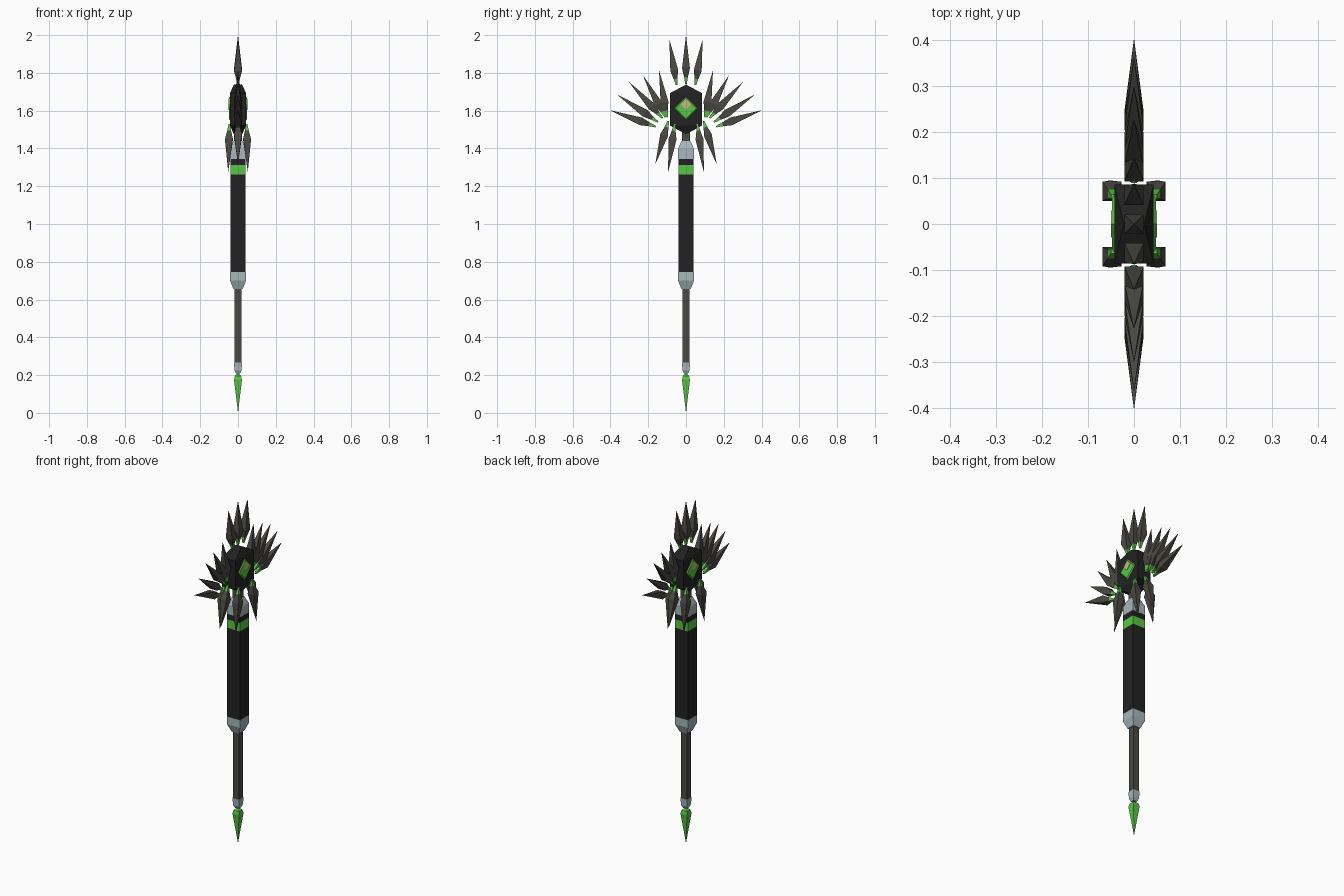
import bpy, bmesh
from mathutils import Vector

if "Cube" in bpy.data.objects:
    bpy.data.objects.remove(bpy.data.objects["Cube"])


def material(name, rgb):
    m = bpy.data.materials.new(name)
    m.diffuse_color = (*rgb, 1)
    m.use_nodes = True
    m.node_tree.nodes["Principled BSDF"].inputs["Base Color"].default_value = m.diffuse_color
    return m


BLACK = material("black", (0.016, 0.016, 0.016))
GREY = material("dark olive grey", (0.07, 0.067, 0.054))
STEEL = material("pale steel", (0.38, 0.47, 0.50))
GREEN = material("bright green", (0.10, 0.56, 0.06))
TAN = material("pale glint", (0.52, 0.50, 0.22))


def finish(name, bm, mats):
    bmesh.ops.recalc_face_normals(bm, faces=bm.faces)
    me = bpy.data.meshes.new(name)
    bm.to_mesh(me)
    bm.free()
    for m in mats:
        me.materials.append(m)
    ob = bpy.data.objects.new(name, me)
    bpy.context.collection.objects.link(ob)
    return ob


def square_loft(name, start, axis, side, rings, mats, split=99):
    """Square rings (distance, half width) along an axis; zero width makes a point.
    Segments from index split onwards take the second material."""
    bm = bmesh.new()
    start, a, u = Vector(start), Vector(axis).normalized(), Vector(side)
    w = a.cross(u)
    loops = []
    for d, h in rings:
        c = start + a * d
        corners = [(0, 0)] if h == 0 else [(1, 1), (-1, 1), (-1, -1), (1, -1)]
        loops.append([bm.verts.new(c + u * h * i + w * h * j) for i, j in corners])
    for k, (p, q) in enumerate(zip(loops, loops[1:])):
        for i in range(4):
            j = (i + 1) % 4
            vs = [p[i % len(p)], p[j % len(p)], q[j % len(q)], q[i % len(q)]]
            f = bm.faces.new(list(dict.fromkeys(vs)))
            f.material_index = int(k >= split)
    for k in (0, -1):
        if len(loops[k]) == 4:
            bm.faces.new(loops[k]).material_index = int(k == -1 and split < 99)
    return finish(name, bm, mats)


def upright(name, rings, mat):
    return square_loft(name, (0, 0, 0), (0, 0, 1), (1, 0, 0), rings, [mat])


# Staff, from the bottom crystal up to the neck
upright("bottom_crystal", [(0, 0), (0.175, 0.021), (0.195, 0.017), (0.208, 0.003)], GREEN)
upright("foot_collar", [(0.208, 0.011), (0.225, 0.019), (0.268, 0.021)], STEEL)
upright("lower_shaft", [(0.268, 0.019), (0.66, 0.019)], GREY)
upright("lower_grip_collar", [(0.655, 0.024), (0.70, 0.042), (0.745, 0.042)], STEEL)
upright("grip", [(0.745, 0.041), (1.263, 0.041)], BLACK)
upright("grip_band", [(1.263, 0.041), (1.313, 0.041)], GREEN)
upright("grip_top", [(1.313, 0.041), (1.345, 0.041)], BLACK)
upright("upper_grip_collar", [(1.345, 0.042), (1.40, 0.041), (1.44, 0.024)], STEEL)
upright("neck", [(1.44, 0.021), (1.50, 0.021)], GREY)

# Hexagonal head, narrower along its top and bottom ridges
bm = bmesh.new()
outline = [(0, 1.738, 0.022), (0.086, 1.692, 0.043), (0.086, 1.522, 0.043),
           (0, 1.475, 0.022), (-0.086, 1.522, 0.043), (-0.086, 1.692, 0.043)]
sides = [[bm.verts.new((s * x, y, z)) for y, z, x in outline] for s in (1, -1)]
for r in sides:
    bm.faces.new((r[0], r[1], r[5]))
    bm.faces.new((r[1], r[2], r[4], r[5]))
    bm.faces.new((r[2], r[3], r[4]))
for i in range(6):
    j = (i + 1) % 6
    bm.faces.new((sides[0][i], sides[0][j], sides[1][j], sides[1][i]))
finish("head", bm, [BLACK])


# Diamond gem and glint on both cheeks of the head
def diamond(name, s, z, r, x0, x1, r1, mat):
    bm = bmesh.new()
    rings = [[bm.verts.new((s * x, y * q, z + v * q)) for y, v in
              ((1, 0), (0, 1), (-1, 0), (0, -1))] for x, q in ((x0, r), (x1, r1))]
    for i in range(4):
        j = (i + 1) % 4
        bm.faces.new((rings[0][i], rings[0][j], rings[1][j], rings[1][i]))
    for r_ in rings:
        bm.faces.new(r_)
    finish(name, bm, [mat])


for s, tag in ((1, "right"), (-1, "left")):
    diamond("gem_" + tag, s, 1.612, 0.067, 0.040, 0.048, 0.055, GREEN)
    diamond("gem_glint_" + tag, s, 1.634, 0.031, 0.046, 0.050, 0.029, TAN)


# Blade feathers: green pointed quill, then a long four-sided blade
def feather(name, root, tip):
    root, tip = Vector(root), Vector(tip)
    n = (tip - root).length
    square_loft(name, root, tip - root, (1, 0, 0),
                [(0, 0.004), (0.14 * n, 0.010), (0.32 * n, 0.021), (n, 0)],
                [GREEN, GREY], 1)


feather("crown_feather_middle", (0, 0, 1.742), (0, 0, 2.0))
# (root y, root z, tip y, tip z) for one side of the fan
fan = [(0.050, 1.735, 0.088, 1.978), (0.100, 1.565, 0.143, 1.814),
       (0.108, 1.565, 0.228, 1.788), (0.124, 1.56, 0.302, 1.752),
       (0.148, 1.54, 0.366, 1.686), (0.160, 1.515, 0.405, 1.603),
       (0.093, 1.545, 0.163, 1.315)]
for s, tag in ((1, "back"), (-1, "front")):
    for k, (y, z, ty, tz) in enumerate(fan):
        feather(f"fan_feather_{tag}_{k + 1}", (0, s * y, z), (0, s * ty, tz))
    # Hanging feathers either side of the neck
    for sx, side in ((1, "right"), (-1, "left")):
        feather(f"hanging_feather_{tag}_{side}", (sx * 0.046, s * 0.060, 1.53),
                (sx * 0.052, s * 0.095, 1.275))
